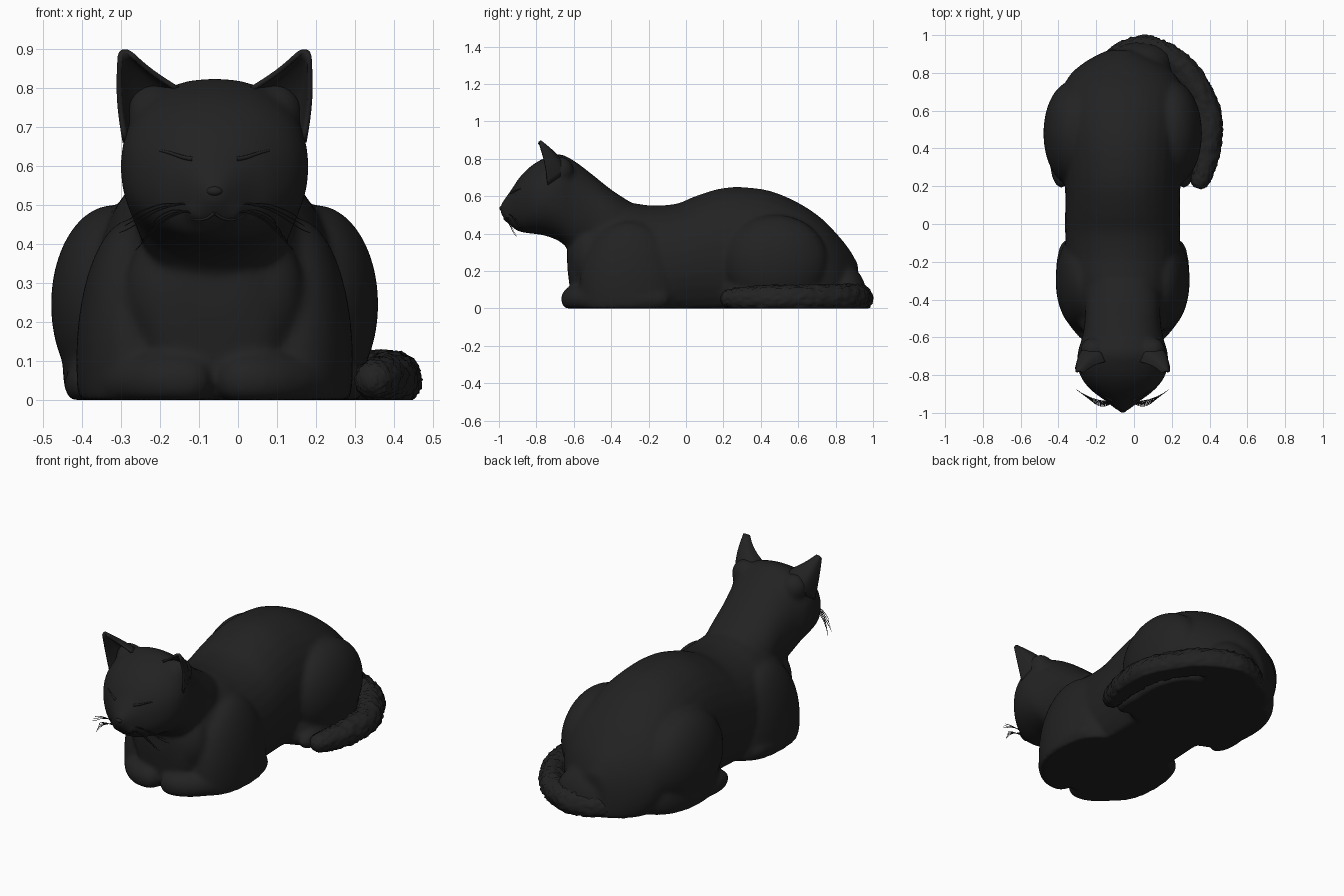
import bpy, bmesh, math, random
from mathutils import Vector

random.seed(4)
MID = -0.06          # centre line of the animal
SIDES = (("right", -1), ("left", 1))

if "Cube" in bpy.data.objects:
    bpy.data.objects.remove(bpy.data.objects["Cube"])

fur = bpy.data.materials.new("black fur")
fur.use_nodes = True
BLACK = (0.016, 0.016, 0.016, 1)
fur.diffuse_color = BLACK
fur.node_tree.nodes["Principled BSDF"].inputs["Base Color"].default_value = BLACK


def spline(points, steps):
    """Smooth path through tuples of any length."""
    pts = [points[0]] + list(points) + [points[-1]]
    out = []
    for a, b, c, d in zip(pts, pts[1:], pts[2:], pts[3:]):
        for k in range(steps):
            t = k / steps
            out.append([q + t / 2 * (r - p + t * (2*p - 5*q + 4*r - s + t * (3*(q - r) + s - p)))
                        for p, q, r, s in zip(a, b, c, d)])
    return out + [list(points[-1])]


def loft(bm, stations, steps=4, sides=32, power=2.0, rough=0.0):
    """Closed loft; station = x, y, z, half width, half height."""
    path = spline(stations, steps)
    rings = []
    for i, (x, y, z, w, h) in enumerate(path):
        a, b = path[max(i - 1, 0)], path[min(i + 1, len(path) - 1)]
        along = Vector((b[0] - a[0], b[1] - a[1], 0)).normalized()
        side = Vector((along.y, -along.x, 0))
        ring = []
        for k in range(sides):
            t = math.tau * k / sides
            c, s = math.cos(t), math.sin(t)
            grow = 1 + random.uniform(-rough, rough)
            u = math.copysign(abs(c) ** (2 / power), c) * w * grow
            v = math.copysign(abs(s) ** (2 / power), s) * h * grow
            p = Vector((x, y, z + v)) + side * u
            ring.append(bm.verts.new((p.x, p.y, max(p.z, 0))))
        rings.append(ring)
    for r, q in zip(rings, rings[1:]):
        for k in range(sides):
            n = (k + 1) % sides
            bm.faces.new((r[k], r[n], q[n], q[k]))
    bm.faces.new(rings[0])
    bm.faces.new(rings[-1])


def blob(bm, centre, radii):
    """Ellipsoid flattened on the ground."""
    made = bmesh.ops.create_uvsphere(bm, u_segments=32, v_segments=20, radius=1)["verts"]
    for v in made:
        v.co = Vector(c + r * p for c, r, p in zip(centre, radii, v.co))
        v.co.z = max(v.co.z, 0)


def finish(bm, name):
    bmesh.ops.recalc_face_normals(bm, faces=bm.faces)
    for f in bm.faces:
        f.smooth = True
    mesh = bpy.data.meshes.new(name)
    bm.to_mesh(mesh)
    bm.free()
    mesh.materials.append(fur)
    obj = bpy.data.objects.new(name, mesh)
    bpy.context.collection.objects.link(obj)
    return obj


def strand(name, points, radius):
    """Thin tapered curve."""
    cu = bpy.data.curves.new(name, "CURVE")
    cu.dimensions = "3D"
    cu.bevel_depth = radius
    cu.bevel_resolution = 1
    sp = cu.splines.new("POLY")
    path = spline(points, 5)
    sp.points.add(len(path) - 1)
    for i, p in enumerate(path):
        sp.points[i].co = (*p, 1)
        sp.points[i].radius = 1 - 0.6 * i / len(path)
    cu.materials.append(fur)
    obj = bpy.data.objects.new(name, cu)
    bpy.context.collection.objects.link(obj)


def profile(rows):
    """Rows of y, half width, bottom, top."""
    return [(MID, y, (lo + hi) / 2, w, (hi - lo) / 2) for y, w, lo, hi in rows]


# Body: torso, head, limbs fused into one skin
bm = bmesh.new()
loft(bm, profile([
    (-.635, .08, .22, .36), (-.61, .15, .06, .43), (-.55, .20, -.05, .52),
    (-.45, .25, -.08, .57), (-.30, .29, -.1, .565), (-.18, .30, -.1, .55),
    (-.05, .305, -.1, .56), (.05, .305, -.1, .60), (.18, .305, -.1, .64),
    (.30, .31, -.1, .648), (.45, .32, -.1, .628), (.60, .33, -.1, .565),
    (.72, .315, -.1, .485), (.80, .27, -.1, .405), (.87, .18, -.1, .32),
    (.92, .08, -.08, .235)]), power=2.05)
loft(bm, profile([
    (-.995, .015, .515, .548), (-.97, .05, .475, .585), (-.93, .10, .435, .64),
    (-.89, .155, .41, .70), (-.83, .21, .40, .76), (-.76, .238, .39, .802),
    (-.68, .238, .36, .825), (-.60, .215, .30, .79), (-.50, .20, .28, .715),
    (-.40, .20, .25, .635), (-.30, .18, .25, .57)]), power=2.25)
for _, s in SIDES:
    blob(bm, (MID + s * .21, -.30, .10), (.145, .27, .365))   # shoulder
    blob(bm, (MID + s * .26, .48, .245), (.16, .28, .255))    # haunch
    blob(bm, (MID + s * .22, .48, .08), (.17, .30, .20))      # thigh base
    blob(bm, (MID + s * .325, .33, .04), (.06, .14, .065))    # hind paw
    blob(bm, (MID + s * .034, -.935, .488), (.042, .035, .035))  # muzzle pad
    blob(bm, (MID + s * .11, -.51, .27), (.12, .11, .17))     # chest
    blob(bm, (MID + s * .155, -.67, .735), (.07, .07, .075))    # ear root
    loft(bm, [(MID + s * x, y, .05, r, r) for x, y, r in (          # foreleg
        (.27, -.09, .02), (.28, -.13, .055), (.29, -.28, .065), (.26, -.43, .07),
        (.19, -.54, .07), (.11, -.595, .07), (.04, -.60, .06), (.01, -.60, .03))])
blob(bm, (.03, .855, .04), (.18, .115, .19))                  # tail root
body = finish(bm, "body")
fuse = body.modifiers.new("Fuse", "REMESH")
fuse.mode = "VOXEL"
fuse.voxel_size = 0.012
fuse.use_smooth_shade = True
relax = body.modifiers.new("Relax", "SMOOTH")
relax.factor = 0.5
relax.iterations = 10

# Tail curled around the left haunch, rough fur
bm = bmesh.new()
loft(bm, [(x, y, .052, r, r) for x, y, r in (
    (-.15, .82, .05), (-.07, .885, .07), (.04, .92, .077), (.14, .895, .077),
    (.25, .825, .075), (.335, .71, .073), (.39, .58, .072), (.395, .44, .07),
    (.375, .31, .06), (.345, .22, .047), (.335, .19, .02))],
    steps=9, sides=40, rough=0.09)
finish(bm, "tail")

# Ears: half cones open to the front
for name, s in SIDES:
    bm = bmesh.new()
    base = spline([(.09, -.73, .795), (.12, -.67, .79), (.20, -.65, .73), (.23, -.74, .66)], 5)
    tip = spline([(.212, -.79, .885), (.225, -.78, .893), (.237, -.78, .893), (.243, -.785, .88)], 5)
    rows = []
    for k in range(9):
        t = k / 8
        row = []
        for a, b in zip(base, tip):
            p = Vector(a).lerp(Vector(b), t)
            bulge = .008 * math.sin(math.pi * t)
            row.append(bm.verts.new((MID + s * (p.x + bulge), p.y + bulge, p.z)))
        rows.append(row)
    for r, q in zip(rows, rows[1:]):
        for k in range(len(r) - 1):
            bm.faces.new((r[k], r[k + 1], q[k + 1], q[k]))
    ear = finish(bm, name + "_ear")
    shell = ear.modifiers.new("Thickness", "SOLIDIFY")
    shell.thickness = 0.012
    shell.offset = 0

# Closed eyelids and mouth laid on the face
bpy.context.view_layer.update()
skin = body.evaluated_get(bpy.context.evaluated_depsgraph_get())


def on_face(x, z):
    hit, place, _, _ = skin.ray_cast(Vector((x, -2, z)), Vector((0, 1, 0)))
    return tuple(place) if hit else (x, -.9, z)


for name, s in SIDES:
    strand(name + "_eyelid", [on_face(MID + s * x, z) for x, z in (
        (.055, .618), (.08, .622), (.11, .632), (.14, .64))], .007)
    strand(name + "_lip", [on_face(MID + s * x, z) for x, z in (
        (0, .48), (.02, .466), (.05, .462), (.075, .475))], .005)
    # Whiskers fan out and droop
    for k in range(7):
        reach = .13 + .014 * k
        drop = .012 * (k % 4)
        strand(name + "_whisker", [
            (MID + s * .045, -.945, .475 + .006 * k),
            (MID + s * (.045 + reach * .45), -.965 + .006 * k, .487 + .004 * k - drop),
            (MID + s * (.045 + reach * .8), -.95 + .009 * k, .465 + .004 * k - drop * 2),
            (MID + s * (.03 + reach), -.93 + .009 * k, .435 + .007 * k - drop * 2)], .0022)

# Nose
bm = bmesh.new()
blob(bm, (MID, -.98, .535), (.022, .018, .014))
finish(bm, "nose")
